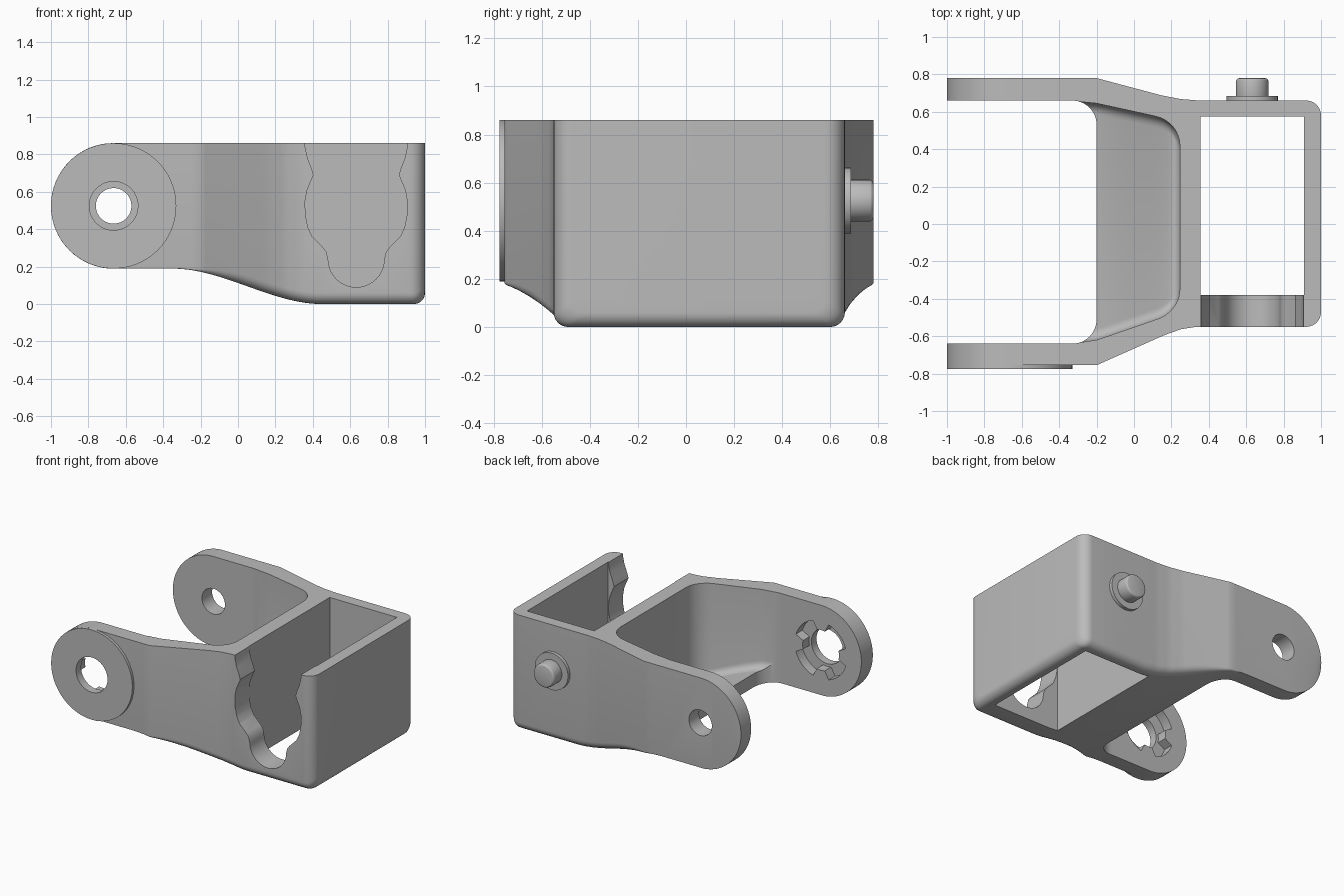
import bpy, bmesh
from math import sin, cos, pi, sqrt

cube = bpy.data.objects.get("Cube")
if cube:
    bpy.data.objects.remove(cube, do_unlink=True)

grey = bpy.data.materials.new("matte_grey")
grey.use_nodes = True
colour = (0.5, 0.5, 0.5, 1)
grey.diffuse_color = colour
grey.node_tree.nodes["Principled BSDF"].inputs["Base Color"].default_value = colour

TOP, AX, AZ, R = 0.86, -0.665, 0.525, 0.335   # rim height, hinge axis, arm end radius


def lerp(points, x):
    """Piecewise linear lookup."""
    for (x0, v0), (x1, v1) in zip(points, points[1:]):
        if x <= x1:
            return v0 + (v1 - v0) * max(0, (x - x0) / (x1 - x0))
    return points[-1][1]


def smooth(x, a, b):
    t = min(1, max(0, (x - a) / (b - a)))
    return t * t * (3 - 2 * t)


def corner(x, end, run, size):
    """Setback of a rounded corner that finishes at x = end."""
    t = min(1, max(0, (x - end + run) / run))
    return size * (1 - sqrt(1 - t * t))


def finish(name, bm):
    bmesh.ops.recalc_face_normals(bm, faces=bm.faces)
    mesh = bpy.data.meshes.new(name)
    bm.to_mesh(mesh)
    bm.free()
    mesh.materials.append(grey)
    ob = bpy.data.objects.new(name, mesh)
    bpy.context.collection.objects.link(ob)
    return ob


def loft(name, xs, section):
    """Skin U-shaped sections: front y, back y, bottom z, top z, fillet."""
    bm = bmesh.new()
    rings = []
    for x in xs:
        yf, yb, zb, zt, r = section(x)
        r = max(r, 0.0005)
        arc = [(r * (1 - cos(i * pi / 12)), r * (1 - sin(i * pi / 12))) for i in range(7)]
        pts = [(yf, zt)] + [(yf + a, zb + b) for a, b in arc]
        pts += [(yb - a, zb + b) for a, b in reversed(arc)] + [(yb, zt)]
        rings.append([bm.verts.new((x, y, z)) for y, z in pts])
    for a, b in zip(rings, rings[1:]):
        for i in range(len(a)):
            j = (i + 1) % len(a)
            bm.faces.new((a[i], a[j], b[j], b[i]))
    bm.faces.new(rings[0])
    bm.faces.new(rings[-1])
    return finish(name, bm)


def prism(name, points, y0, y1):
    """Extrude an x-z outline along y."""
    bm = bmesh.new()
    face = bm.faces.new([bm.verts.new((x, y0, z)) for x, z in points])
    out = bmesh.ops.extrude_face_region(bm, geom=[face])
    for v in out["geom"]:
        if isinstance(v, bmesh.types.BMVert):
            v.co.y = y1
    return finish(name, bm)


def circle(x, z, r, n=64):
    return [(x + r * cos(2 * pi * i / n), z + r * sin(2 * pi * i / n)) for i in range(n)]


def activate(ob):
    bpy.ops.object.select_all(action='DESELECT')
    bpy.context.view_layer.objects.active = ob
    ob.select_set(True)


def cut(ob, cutter):
    activate(ob)
    mod = ob.modifiers.new("cut", 'BOOLEAN')
    mod.operation, mod.solver, mod.object = 'DIFFERENCE', 'EXACT', cutter
    bpy.ops.object.modifier_apply(modifier=mod.name)
    bpy.data.objects.remove(cutter, do_unlink=True)


def span(a, b, n):
    return [a + (b - a) * i / n for i in range(n)]


def ease(a, b, n):
    """Stations crowding towards b."""
    return [a + (b - a) * sin(pi / 2 * i / n) for i in range(n + 1)]


def underside(x):
    return 0.19 * (1 - smooth(x, -0.35, 0.45))


# Body: arms, flared neck and box as one skin
BACK = [(-1, 0.78), (-0.2, 0.78), (0.15, 0.687), (0.25, 0.668), (0.35, 0.66), (1, 0.66)]
FRONT = [(-1, -0.755), (-0.2, -0.755), (0.16, -0.595), (0.25, -0.563), (0.33, -0.55), (1, -0.55)]


def body_section(x):
    c = corner(x, 1, 0.08, 0.08)
    zb, zt = underside(x) + corner(x, 1, 0.06, 0.06), TOP
    if x < AX:
        h = sqrt(max(0, R * R - (x - AX) ** 2)) + 0.001
        zb, zt = AZ - h, AZ + h
    return lerp(FRONT, x) + c, lerp(BACK, x) - c, zb, zt, 0.06 * smooth(x, -0.35, 0.1)


xs = ease(AX, -1, 16)[::-1] + [-0.35, -0.3, -0.25]
xs += span(-0.2, 0.45, 26) + [0.45, 0.7] + ease(0.92, 1, 10)
body = loft("bracket_body", xs, body_section)


# Gap between the arms
def gap_section(x):
    c = corner(x, -0.2, 0.13, 0.13)
    return -0.64 + c, 0.66 - c, -0.2, 1.2, 0


cut(body, loft("gap_cutter", [-1.2] + ease(-0.33, -0.2, 12), gap_section))


# Pocket above the sloping floor of the neck
def pocket_section(x):
    c = corner(x, 0.245, 0.14, 0.14)
    yf = lerp([(-0.31, -0.636), (-0.2, -0.62), (0.12, -0.51), (0.3, -0.48)], x) + c
    yb = lerp([(-0.31, 0.656), (-0.2, 0.645), (0.12, 0.575), (0.3, 0.555)], x) - c
    return yf, yb, underside(x) + 0.1 + corner(x, 0.245, 0.05, 0.05), 1.2, 0.06


cut(body, loft("pocket_cutter", [-0.31] + span(-0.2, 0.105, 10) + ease(0.105, 0.245, 12),
               pocket_section))

# Square well through the box
well = [(0.355, -0.3), (0.91, -0.3), (0.91, 1.2), (0.355, 1.2)]
cut(body, prism("well_cutter", well, -0.38, 0.575))

# Waisted slot in the front wall
MID = 0.632
half = [(0.273, 1), (0.273, 0.84), (0.26, 0.78), (0.24, 0.73), (0.228, 0.69), (0.243, 0.655),
        (0.262, 0.61), (0.273, 0.55), (0.272, 0.48), (0.258, 0.41), (0.235, 0.36),
        (0.18, 0.305), (0.16, 0.28)]
half += [(0.15 * cos(i * pi / 20), 0.24 - 0.15 * sin(i * pi / 20)) for i in range(11)]
slot = [(MID + a, z) for a, z in half] + [(MID - a, z) for a, z in half[-2::-1]]
cut(body, prism("slot_cutter", slot, -0.8, -0.36))

# Hinge holes, and the toothed recess inside the front arm
cut(body, prism("back_hole_cutter", circle(AX, AZ, 0.095), 0.5, 0.9))
cut(body, prism("front_hole_cutter", circle(AX, AZ, 0.13), -0.9, -0.5))
recess = []
for i in range(72):
    a = 2 * pi * (i + 0.5) / 72
    r = 0.15 if (i + 3) % 18 < 6 else 0.215
    recess.append((AX + r * cos(a), AZ + r * sin(a)))
cut(body, prism("recess_cutter", recess, -0.715, -0.5))

# Raised disc on the outside of the front arm
disc = prism("front_arm_disc", circle(AX, AZ, R, 96), -0.775, -0.754)
cut(disc, prism("disc_hole_cutter", circle(AX, AZ, 0.13), -0.9, -0.5))

# Pivot pin and its flange on the back wall
flange = prism("pin_flange", circle(MID, AZ, 0.137), 0.65, 0.685)
pin = prism("pivot_pin", circle(MID, AZ, 0.087), 0.66, 0.78)
activate(pin)
bevel = pin.modifiers.new("round_tip", 'BEVEL')
bevel.width, bevel.segments = 0.018, 3
bevel.limit_method, bevel.angle_limit = 'ANGLE', 1
bpy.ops.object.modifier_apply(modifier=bevel.name)

for ob in (body, disc, flange, pin):
    activate(ob)
    bpy.ops.object.shade_smooth_by_angle(angle=0.5)
